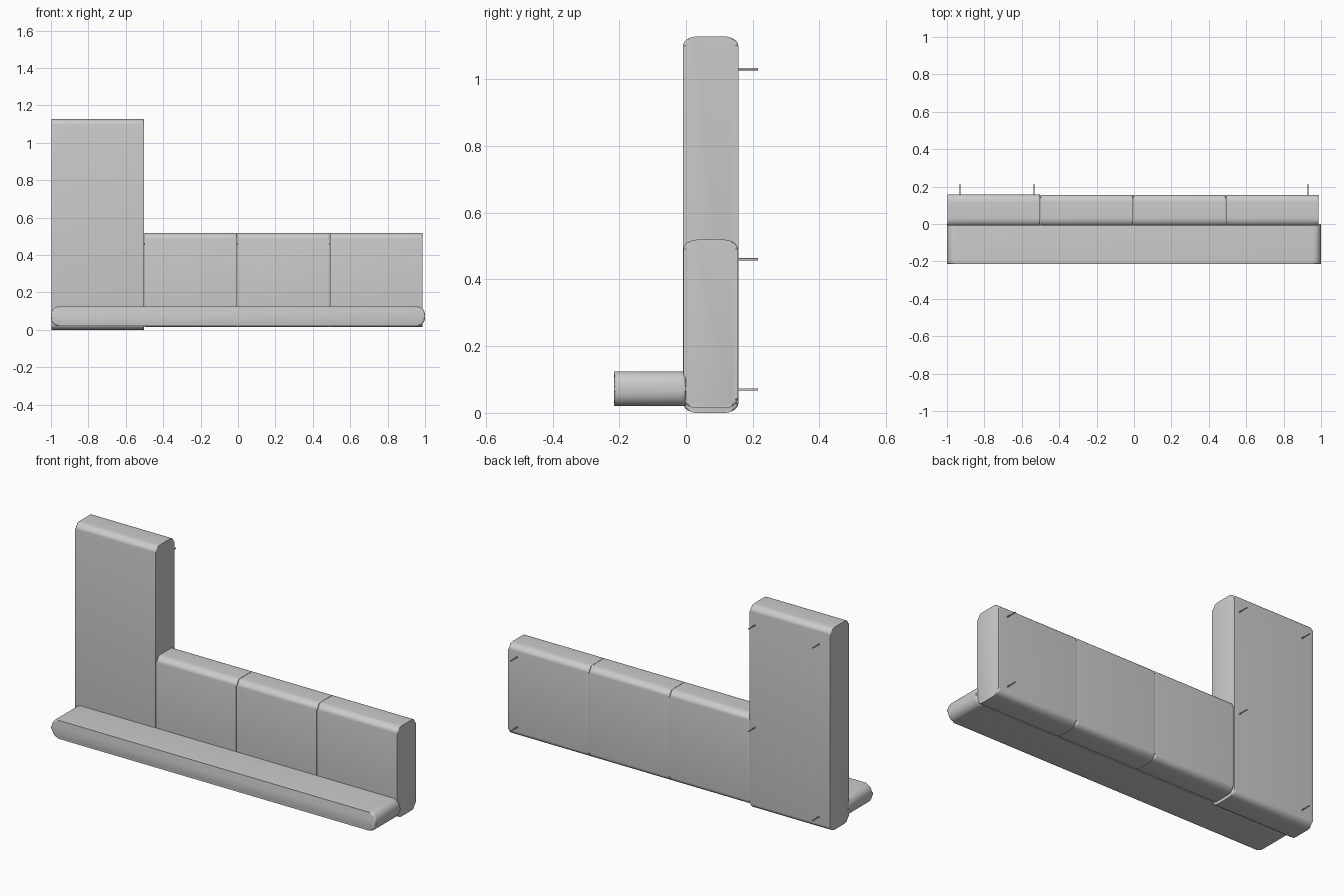
import bpy, bmesh, math
from mathutils import Matrix

if "Cube" in bpy.data.objects:
    bpy.data.objects.remove(bpy.data.objects["Cube"])


def finish(bm, name):
    bmesh.ops.recalc_face_normals(bm, faces=bm.faces)
    me = bpy.data.meshes.new(name)
    bm.to_mesh(me)
    bm.free()
    ob = bpy.data.objects.new(name, me)
    bpy.context.collection.objects.link(ob)
    bpy.ops.object.select_all(action='DESELECT')
    ob.select_set(True)
    bpy.context.view_layer.objects.active = ob
    bpy.ops.object.shade_smooth_by_angle(angle=math.radians(40))
    return ob


def rounded_outline(u0, u1, v0, v1, ru, rv, steps=8):
    pts = []
    corners = [(u1 - ru, v1 - rv), (u0 + ru, v1 - rv), (u0 + ru, v0 + rv), (u1 - ru, v0 + rv)]
    for i, (cu, cv) in enumerate(corners):
        for k in range(steps + 1):
            a = math.pi / 2 * (i + k / steps)
            pts.append((cu + ru * math.cos(a), cv + rv * math.sin(a)))
    return pts


def cushion(name, outline, place, start, end, soft):
    # Rounded profile extruded along one axis, with softened end rims
    bm = bmesh.new()
    rings = [[bm.verts.new(place(u, v, t)) for u, v in outline] for t in (start, end)]
    caps = [bm.faces.new(r) for r in rings]
    rim = list({e for f in caps for e in f.edges})
    n = len(outline)
    for i in range(n):
        j = (i + 1) % n
        bm.faces.new((rings[0][i], rings[0][j], rings[1][j], rings[1][i]))
    bmesh.ops.bevel(bm, geom=rim, offset=soft, segments=4, profile=0.5, affect='EDGES')
    return finish(bm, name)


def rod(name, centre, length, radius, axis):
    bm = bmesh.new()
    turn = Matrix.Rotation(math.pi / 2, 4, axis)
    bmesh.ops.create_cone(bm, cap_ends=True, segments=12, radius1=radius, radius2=radius,
                          depth=length, matrix=Matrix.Translation(centre) @ turn)
    return finish(bm, name)


def along_x(u, v, t):
    return (t, u, v)


def along_y(u, v, t):
    return (u, t, v)


# Tall padded panel
cushion("tall_panel", rounded_outline(-0.009, 0.157, 0.0, 1.128, 0.042, 0.03),
        along_x, -0.998, -0.502, 0.009)

# Three low padded panels
seams = [-0.5, -0.005, 0.491, 0.987]
for i in range(3):
    cushion(f"low_panel_{i + 1}", rounded_outline(-0.008, 0.156, 0.014, 0.519, 0.042, 0.03),
            along_x, seams[i] + 0.001, seams[i + 1] - 0.001, 0.009)

# Padded base ledge with rounded ends
cushion("base_ledge", rounded_outline(-1.0, 1.0, 0.021, 0.124, 0.04, 0.045),
        along_y, -0.215, 0.0, 0.011)

# Wall pins at the back
pins = [(-0.93, 1.03), (-0.535, 1.03), (-0.535, 0.46), (-0.93, 0.07), (0.93, 0.46), (0.93, 0.07)]
for i, (x, z) in enumerate(pins):
    rod(f"wall_pin_{i + 1}", (x, 0.18, z), 0.07, 0.0035, 'X')

# Dowels joining neighbouring panels
for i, x in enumerate(seams[:3]):
    for z in (0.07, 0.46):
        rod(f"joining_dowel_{i + 1}", (x, 0.145, z), 0.04, 0.0035, 'Y')
